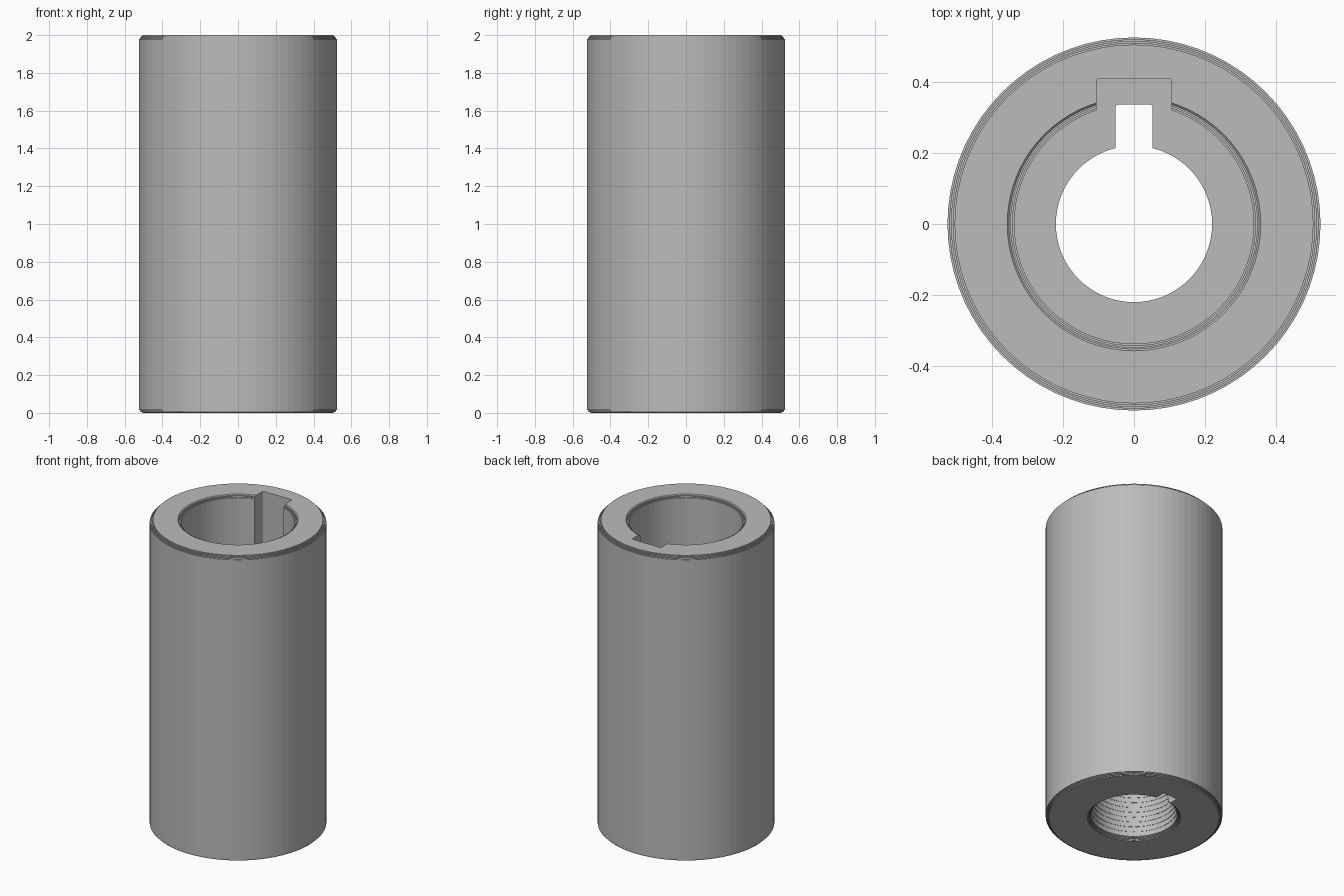
import bpy, bmesh, math

cube = bpy.data.objects.get("Cube")
if cube:
    bpy.data.objects.remove(cube, do_unlink=True)

SEGMENTS = 72
HEIGHT = 2.0
R_OUT, R_BIG = 0.525, 0.337          # outer wall and upper straight bore
R_LOW, R_NECK = 0.256, 0.218         # wide and narrow ends of the lower tapered bore
LEDGE = 0.66                         # height where the two bores meet
CHAMFER = 0.02

steel = bpy.data.materials.new("plain grey steel")
steel.use_nodes = True
grey = (0.5, 0.5, 0.5, 1)
steel.diffuse_color = grey
steel.node_tree.nodes["Principled BSDF"].inputs["Base Color"].default_value = grey


def stairs(start, end, count):
    """Fine turned steps from start to end, alternating radius and height."""
    (r0, z0), (r1, z1) = start, end
    points = []
    for i in range(count):
        r = r0 + (r1 - r0) * (i + 1) / count
        za = z0 + (z1 - z0) * i / count
        zb = z0 + (z1 - z0) * (i + 1) / count
        points += [(r, za), (r, zb)]
    return points


def add_object(name, bm):
    bmesh.ops.recalc_face_normals(bm, faces=bm.faces)
    mesh = bpy.data.meshes.new(name)
    bm.to_mesh(mesh)
    bm.free()
    mesh.materials.append(steel)
    obj = bpy.data.objects.new(name, mesh)
    bpy.context.collection.objects.link(obj)
    return obj


def revolve(name, profile):
    """Closed ring profile turned about the z axis."""
    bm = bmesh.new()
    rings = []
    for i in range(SEGMENTS):
        a = math.tau * i / SEGMENTS
        rings.append([bm.verts.new((r * math.cos(a), r * math.sin(a), z)) for r, z in profile])
    n = len(profile)
    for i in range(SEGMENTS):
        here, after = rings[i], rings[(i + 1) % SEGMENTS]
        for j in range(n):
            k = (j + 1) % n
            bm.faces.new((here[j], after[j], after[k], here[k]))
    return add_object(name, bm)


def keyway_cutter(name, half_width, depth, z0, z1):
    """Slot block reaching from the axis to y = depth, outer corners eased."""
    bm = bmesh.new()
    bmesh.ops.create_cube(bm, size=1)
    for v in bm.verts:
        v.co.x *= 2 * half_width
        v.co.y = depth if v.co.y > 0 else 0
        v.co.z = z1 if v.co.z > 0 else z0
    corners = [e for e in bm.edges if all(v.co.y > depth / 2 for v in e.verts)
               and abs(e.verts[0].co.z - e.verts[1].co.z) > 0.1]
    bmesh.ops.bevel(bm, geom=corners, offset=0.007, segments=3, profile=0.5, affect='EDGES')
    obj = add_object(name, bm)
    obj.hide_render = True
    return obj


# Sleeve section: outer wall, upper bore, ledge, tapered lower bore
c = CHAMFER
profile = [(R_OUT - c, 0)] + stairs((R_OUT - c, 0), (R_OUT, c), 4)[1:]
profile += [(R_OUT, HEIGHT - c)]
profile += stairs((R_OUT, HEIGHT - c), (R_OUT - c, HEIGHT), 4)
profile += [(R_BIG + c, HEIGHT)]
profile += stairs((R_BIG + c, HEIGHT), (R_BIG, HEIGHT - c), 4)[1:]
profile += [(R_BIG, LEDGE)]
profile += stairs((R_NECK, LEDGE), (R_LOW, c), 20)
profile += stairs((R_LOW, c), (R_LOW + c, 0), 4)

# Drop coincident points so the ring stays clean
clean = []
for p in profile:
    if not clean or math.dist(p, clean[-1]) > 1e-5:
        clean.append(p)
sleeve = revolve("coupling_sleeve", clean)

# Keyways: a wide slot in the upper bore and a narrow one right through
cutters = [keyway_cutter("upper_keyway_cutter", 0.105, 0.41, LEDGE, HEIGHT + 0.1),
           keyway_cutter("lower_keyway_cutter", 0.052, 0.336, -0.1, HEIGHT + 0.1)]
bpy.context.view_layer.objects.active = sleeve
for cutter in cutters:
    mod = sleeve.modifiers.new("keyway", 'BOOLEAN')
    mod.operation = 'DIFFERENCE'
    mod.solver = 'EXACT'
    mod.object = cutter
    bpy.ops.object.modifier_apply(modifier=mod.name)
for cutter in cutters:
    bpy.data.objects.remove(cutter, do_unlink=True)
